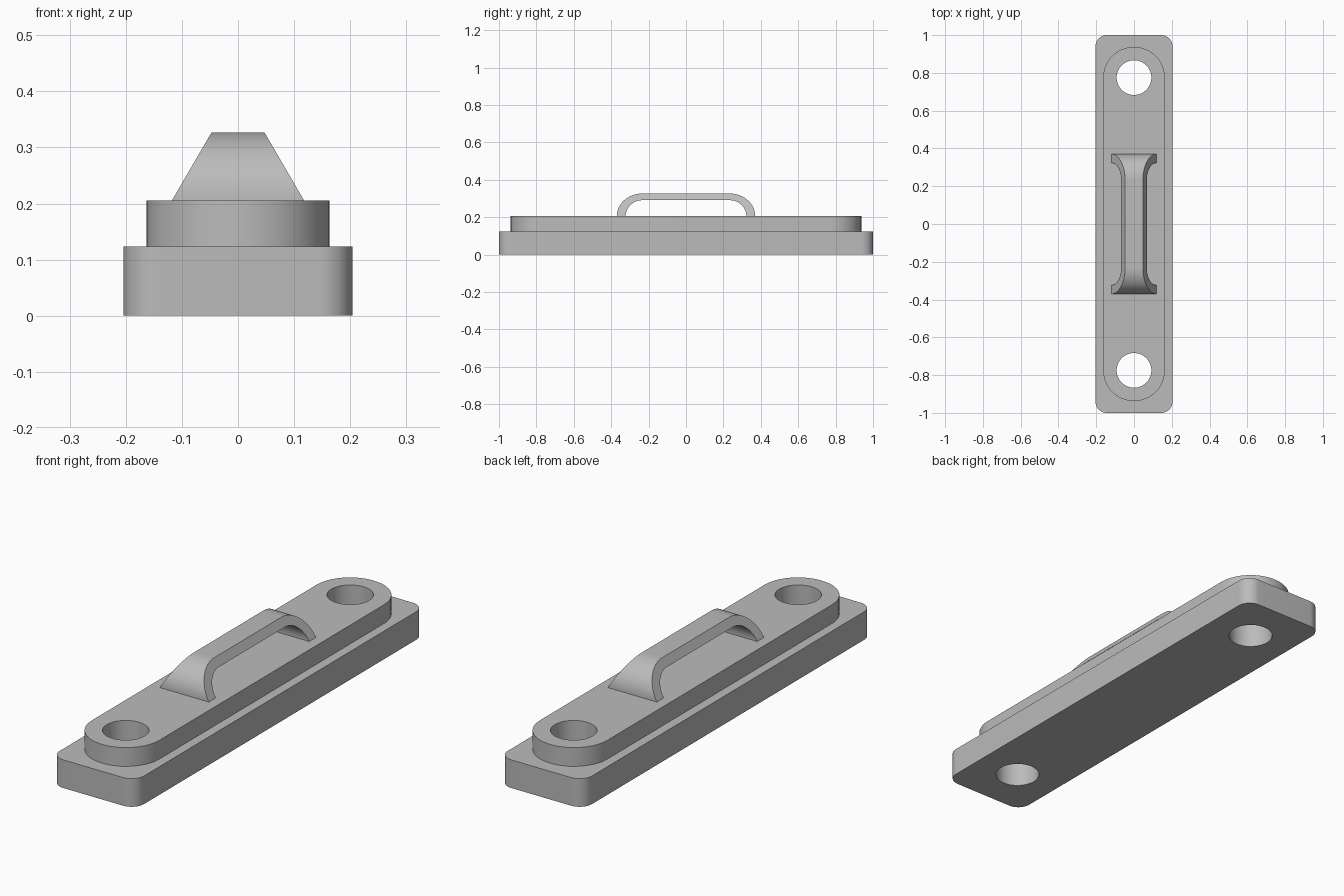
import bpy, bmesh
from math import sin, cos, pi, radians

cube = bpy.data.objects.get("Cube")
if cube:
    bpy.data.objects.remove(cube, do_unlink=True)

gray = bpy.data.materials.new("plain_gray")
gray.use_nodes = True
gray.diffuse_color = (0.5, 0.5, 0.5, 1)
gray.node_tree.nodes["Principled BSDF"].inputs["Base Color"].default_value = (0.5, 0.5, 0.5, 1)

HOLE_Y, HOLE_R = 0.775, 0.092
BASE_TOP, PLATE_TOP, GRIP_TOP = 0.123, 0.205, 0.327


def finish(bm, name):
    bmesh.ops.recalc_face_normals(bm, faces=bm.faces[:])
    mesh = bpy.data.meshes.new(name)
    bm.to_mesh(mesh)
    bm.free()
    mesh.materials.append(gray)
    obj = bpy.data.objects.new(name, mesh)
    bpy.context.collection.objects.link(obj)
    bpy.ops.object.select_all(action='DESELECT')
    obj.select_set(True)
    bpy.context.view_layer.objects.active = obj
    bpy.ops.object.shade_smooth_by_angle(angle=radians(30))


def arc(cx, cy, rx, ry, start, end, n):
    steps = [start + (end - start) * i / n for i in range(n + 1)]
    return [(cx + rx * cos(a), cy + ry * sin(a)) for a in steps]


def rounded_rect(hx, hy, r, n=16):
    points = []
    for i, (sx, sy) in enumerate([(1, 1), (-1, 1), (-1, -1), (1, -1)]):
        points += arc(sx * (hx - r), sy * (hy - r), r, r, i * pi / 2, (i + 1) * pi / 2, n)
    return points


def drilled_plate(name, outline, z0, z1):
    """Extrude an outline with the two screw holes left open."""
    bm = bmesh.new()
    holes = [arc(0, s * HOLE_Y, HOLE_R, HOLE_R, 0, 2 * pi, 48)[:-1] for s in (-1, 1)]
    edges = []
    for loop in [outline] + holes:
        verts = [bm.verts.new((x, y, z0)) for x, y in loop]
        edges += [bm.edges.new((verts[i - 1], verts[i])) for i in range(len(verts))]
    bmesh.ops.triangle_fill(bm, edges=edges, use_beauty=True, normal=(0, 0, 1))
    new = bmesh.ops.extrude_face_region(bm, geom=bm.faces[:])["geom"]
    top = [v for v in new if isinstance(v, bmesh.types.BMVert)]
    bmesh.ops.translate(bm, verts=top, vec=(0, 0, z1 - z0))
    finish(bm, name)


# Base block and the rounded plate on it
drilled_plate("base_block", rounded_rect(0.204, 1.0, 0.06), 0, BASE_TOP)
drilled_plate("raised_plate", rounded_rect(0.163, 0.937, 0.162), BASE_TOP, PLATE_TOP)


# Handle: an arched strip whose width narrows evenly with height
def arch(reach, height, bend=0.232, n=20):
    quarter = arc(bend, PLATE_TOP, reach - bend, height, 0, pi / 2, n)
    return quarter + [(-y, z) for y, z in reversed(quarter)]


def half_width(z):
    return 0.118 - 0.071 * (z - PLATE_TOP) / (GRIP_TOP - PLATE_TOP)


bm = bmesh.new()
rings = []
for (yo, zo), (yi, zi) in zip(arch(0.37, GRIP_TOP - PLATE_TOP), arch(0.323, 0.086)):
    wo, wi = half_width(zo), half_width(zi)
    corners = [(-wo, yo, zo), (wo, yo, zo), (wi, yi, zi), (-wi, yi, zi)]
    rings.append([bm.verts.new(c) for c in corners])
for a, b in zip(rings, rings[1:]):
    for i in range(4):
        bm.faces.new((a[i - 1], a[i], b[i], b[i - 1]))
bm.faces.new(rings[0])
bm.faces.new(rings[-1])
finish(bm, "handle")
